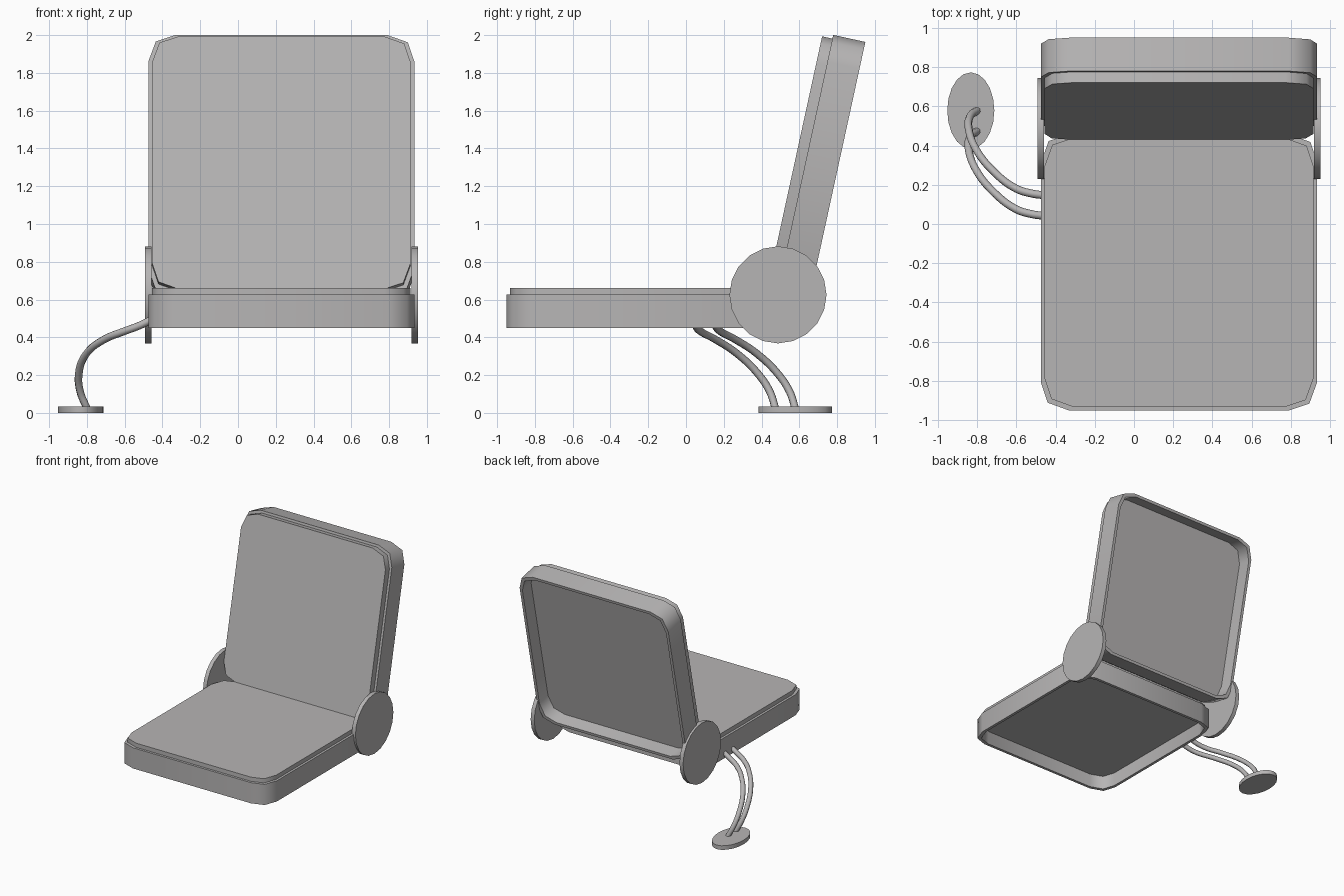
import bpy, bmesh, math
from mathutils import Matrix, Vector

if "Cube" in bpy.data.objects:
    bpy.data.objects.remove(bpy.data.objects["Cube"])

grey = bpy.data.materials.new("warm grey")
grey.diffuse_color = (0.47, 0.46, 0.46, 1)
grey.use_nodes = True
grey.node_tree.nodes["Principled BSDF"].inputs["Base Color"].default_value = grey.diffuse_color


def finish(ob, angle=60):
    ob.data.materials.append(grey)
    bpy.ops.object.select_all(action='DESELECT')
    ob.select_set(True)
    bpy.context.view_layer.objects.active = ob
    bpy.ops.object.shade_smooth_by_angle(angle=math.radians(angle))
    return ob


HALF = 0.7045  # half width of the square pads


def outline(inset):
    """Square with two-step rounded corners (12 points)."""
    k = (HALF - inset) / HALF
    corner = [(HALF, HALF - 0.145), (HALF - 0.035, HALF - 0.04), (HALF - 0.145, HALF)]
    pts = []
    for q in range(4):
        r = Matrix.Rotation(q * math.pi / 2, 2)
        pts += [r @ Vector(p) * k for p in corner]
    return pts


def padded_tray(name, rings, loc, tilt):
    """Hollow tray with a cushion on top, lofted from (inset, height) rings."""
    bm = bmesh.new()
    loops = [[bm.verts.new((p.x, p.y, h)) for p in outline(i)] for i, h in rings]
    for a, b in zip(loops, loops[1:]):
        n = len(a)
        for i in range(n):
            bm.faces.new((a[i], a[(i + 1) % n], b[(i + 1) % n], b[i]))
    bm.faces.new(loops[0])
    bm.faces.new(loops[-1])
    bmesh.ops.recalc_face_normals(bm, faces=bm.faces)
    me = bpy.data.meshes.new(name)
    bm.to_mesh(me)
    bm.free()
    ob = bpy.data.objects.new(name, me)
    bpy.context.collection.objects.link(ob)
    ob.location = loc
    ob.rotation_euler = (tilt, 0, 0)
    return finish(ob)


def rings(shell, top, depth):
    return [(0.02, top), (0.02, shell), (0, shell), (0, 0), (0.024, 0), (0.027, depth)]


def disc(name, loc, depth, scale, rot=(0, 0, 0)):
    bpy.ops.mesh.primitive_cylinder_add(vertices=20, radius=1, depth=depth, location=loc, rotation=rot)
    ob = bpy.context.object
    ob.name = name
    ob.scale = (scale[0], scale[1], 1)
    bpy.ops.object.transform_apply(location=False, rotation=True, scale=True)
    return finish(ob)


# Seat and tilted backrest
CX = 0.2295
padded_tray("seat", rings(0.177, 0.213, 0.115), (CX, -0.2465, 0.449), 0)
padded_tray("backrest", rings(0.174, 0.23, 0.115), (CX, 0.7995, 1.2755), math.radians(77.7))

# Hinge discs on both sides
for side, x in (("left", -0.476), ("right", 0.935)):
    disc("hinge_disc_" + side, (x, 0.487, 0.625), 0.034, (0.257, 0.257), (0, math.pi / 2, 0))

# Oval foot plate
disc("foot_plate", (-0.832, 0.578, 0.0175), 0.035, (0.12, 0.195))

# Two curved tubes joining seat and foot plate
path = [(-0.465, 0.147, 0.49), (-0.52, 0.155, 0.463), (-0.60, 0.18, 0.433), (-0.71, 0.262, 0.388),
        (-0.805, 0.38, 0.31), (-0.843, 0.488, 0.205), (-0.835, 0.55, 0.11), (-0.80, 0.578, 0.025)]
for n, dy in ((1, 0), (2, -0.105)):
    cu = bpy.data.curves.new("support_tube", 'CURVE')
    cu.dimensions = '3D'
    cu.bevel_depth = 0.02
    cu.bevel_resolution = 2
    cu.resolution_u = 5
    cu.use_fill_caps = True
    sp = cu.splines.new('BEZIER')
    sp.bezier_points.add(len(path) - 1)
    for bp, (x, y, z) in zip(sp.bezier_points, path):
        bp.co = (x, y + dy, z)
        bp.handle_left_type = bp.handle_right_type = 'AUTO'
    ob = bpy.data.objects.new(f"support_tube_{n}", cu)
    bpy.context.collection.objects.link(ob)
    bpy.ops.object.select_all(action='DESELECT')
    ob.select_set(True)
    bpy.context.view_layer.objects.active = ob
    bpy.ops.object.convert(target='MESH')
    finish(bpy.context.object)
